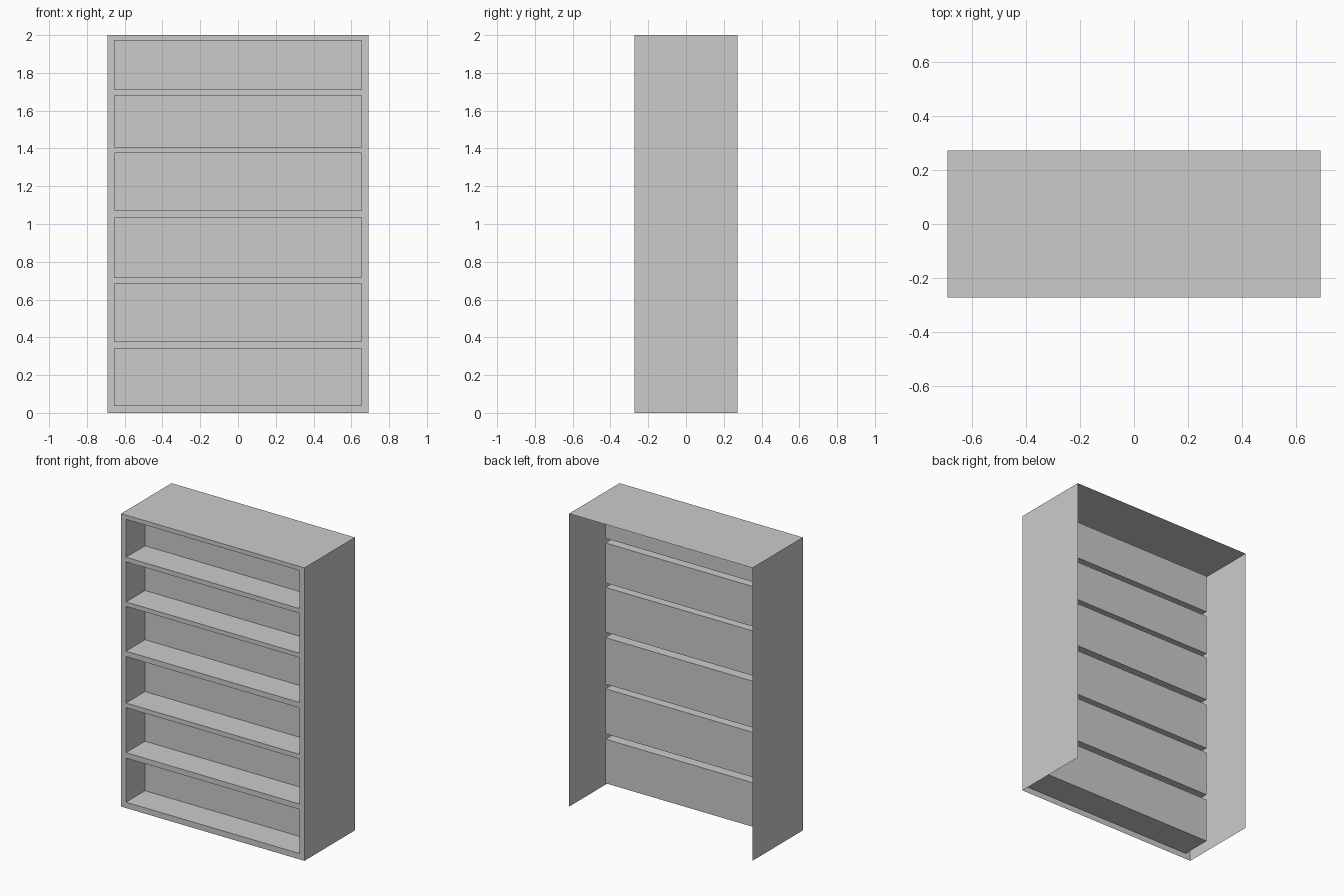
import bpy, bmesh

if "Cube" in bpy.data.objects:
    bpy.data.objects.remove(bpy.data.objects["Cube"])

W, D, H = 0.692, 0.272, 2.0        # half width, half depth, height
OPEN_X = 0.655                     # half width of the compartments
NICHE_DEPTH = 0.205
# bottom and top height of every compartment
COMPARTMENTS = [(0.04, 0.341), (0.378, 0.685), (0.717, 1.034),
                (1.071, 1.377), (1.407, 1.68), (1.712, 1.971)]


def finish(name, bm):
    mesh = bpy.data.meshes.new(name)
    bm.to_mesh(mesh)
    bm.free()
    bpy.context.collection.objects.link(bpy.data.objects.new(name, mesh))


# Front frame: a grid sheet whose compartment cells are pushed backwards
bm = bmesh.new()
xs = [-W, -OPEN_X, OPEN_X, W]
zs = [0.0] + [z for pair in COMPARTMENTS for z in pair] + [H]
grid = [[bm.verts.new((x, -D, z)) for x in xs] for z in zs]
niches = []
for r in range(len(zs) - 1):
    for c in range(3):
        face = bm.faces.new((grid[r][c], grid[r][c + 1],
                             grid[r + 1][c + 1], grid[r + 1][c]))
        if c == 1 and r % 2 == 1:
            niches.append(face)
backs = bmesh.ops.extrude_discrete_faces(bm, faces=niches)["faces"]
bmesh.ops.translate(bm, verts=[v for f in backs for v in f.verts],
                    vec=(0, NICHE_DEPTH, 0))
finish("shelf_front", bm)

# Outer case: thin sides and top, open at the back and underneath
bm = bmesh.new()
profile = [(-W, 0), (-W, H), (W, H), (W, 0)]
rows = [[bm.verts.new((x, y, z)) for x, z in profile] for y in (-D, D)]
for i in range(3):
    bm.faces.new((rows[0][i], rows[1][i], rows[1][i + 1], rows[0][i + 1]))
bmesh.ops.reverse_faces(bm, faces=[f for f in bm.faces
                                   if f.normal.dot(f.calc_center_median()) < 0])
bm.normal_update()
for f in bm.faces:
    out = f.calc_center_median()
    out.z -= H / 2
    if f.normal.dot(out) < 0:
        f.normal_flip()
finish("outer_case", bm)
